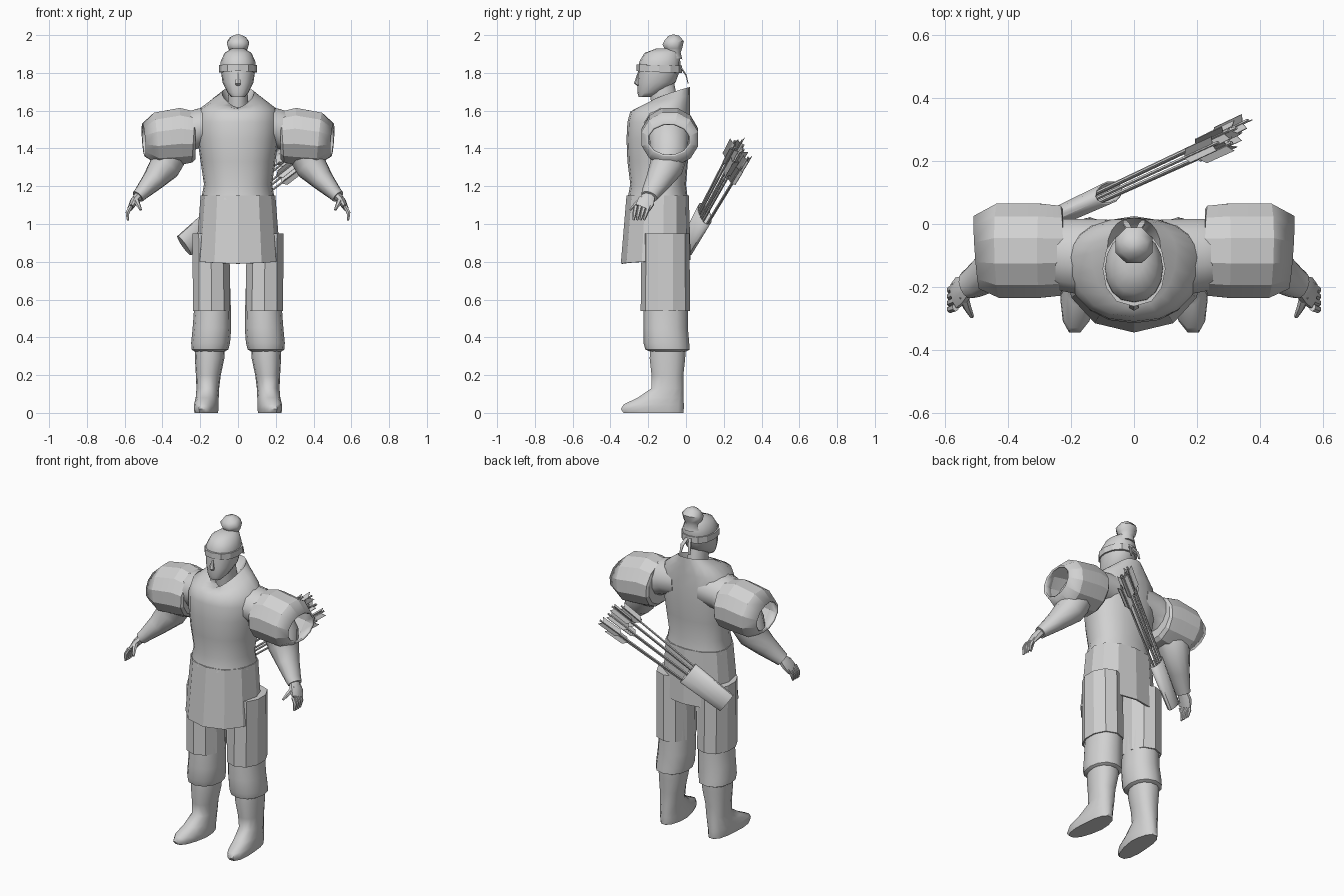
import bpy, bmesh, math
from mathutils import Vector

if "Cube" in bpy.data.objects:
    bpy.data.objects.remove(bpy.data.objects["Cube"])

grey = bpy.data.materials.new("plain_grey")
grey.diffuse_color = (0.64, 0.64, 0.64, 1)
grey.use_nodes = True
grey.node_tree.nodes["Principled BSDF"].inputs["Base Color"].default_value = grey.diffuse_color


def finish(name, bm, smooth=40, mirror=False, thick=0):
    bmesh.ops.recalc_face_normals(bm, faces=bm.faces)
    me = bpy.data.meshes.new(name)
    bm.to_mesh(me)
    bm.free()
    ob = bpy.data.objects.new(name, me)
    bpy.context.collection.objects.link(ob)
    me.materials.append(grey)
    if smooth:
        me.shade_smooth()
        me.set_sharp_from_angle(angle=math.radians(smooth))
    if thick:
        m = ob.modifiers.new("thickness", 'SOLIDIFY')
        m.thickness, m.offset = thick, -1 if thick > 0 else 1
    if mirror:
        ob.modifiers.new("mirror", 'MIRROR')
    return ob


def add_loft(bm, rings, cap0=True, cap1=True):
    rows = [[bm.verts.new(p) for p in r] for r in rings]
    n = len(rows[0])
    for a, b in zip(rows, rows[1:]):
        for i in range(n):
            j = (i + 1) % n
            bm.faces.new((a[i], a[j], b[j], b[i]))
    if cap0:
        bm.faces.new(rows[0])
    if cap1:
        bm.faces.new(rows[-1])


def egg(rx, yf, yb, zf, zb=None, cx=0, n=16, wide=0.6, out=0, turn=0.0):
    """Level ring, widest at fraction `wide` of its depth; height may rise to the back."""
    zb = zf if zb is None else zb
    y0 = yf + (yb - yf) * wide
    pts = []
    for i in range(n):
        a = 2 * math.pi * (i + turn) / n
        s, c = math.sin(a), math.cos(a)
        y = y0 + s * ((yb - y0) if s > 0 else (y0 - yf))
        f = max(0, (y - yf) / (yb - yf))
        x = cx + rx * math.copysign(abs(c) ** 0.85, c) + out * max(0, -0.15 - y)
        pts.append((x, y, zf + (zb - zf) * f ** 0.6))
    return pts


def add_tube(bm, path, ref=(0, 1, 0), n=8, caps=(True, True)):
    """Tube through (point, radius across, radius along ref)."""
    P = [Vector(p[0]) for p in path]
    rings = []
    for k, (_, ra, rb) in enumerate(path):
        t = (P[min(k + 1, len(P) - 1)] - P[max(k - 1, 0)]).normalized()
        v = Vector(ref)
        v = (v - t * v.dot(t)).normalized()
        u = v.cross(t)
        rings.append([P[k] + u * ra * math.cos(a) + v * rb * math.sin(a)
                      for a in (2 * math.pi * (i + 0.5) / n for i in range(n))])
    add_loft(bm, rings, *caps)


def loft(name, rings, smooth=40, mirror=False, caps=(True, True), thick=0):
    bm = bmesh.new()
    add_loft(bm, rings, *caps)
    return finish(name, bm, smooth, mirror, thick)


def tube(name, path, ref=(0, 1, 0), n=8, smooth=40, mirror=False, caps=(True, True), thick=0):
    bm = bmesh.new()
    add_tube(bm, path, ref, n, caps)
    return finish(name, bm, smooth, mirror, thick)


# Tunic with open V collar
loft("tunic", [egg(*r, n=20) for r in (
    (.195, -.31, .01, 1.13), (.18, -.295, .0, 1.21), (.198, -.31, .01, 1.33),
    (.215, -.315, .02, 1.45), (.22, -.31, .02, 1.54), (.20, -.295, .02, 1.595, 1.62),
    (.135, -.26, .02, 1.61, 1.68), (.085, -.225, .02, 1.615, 1.725),
    (.06, -.19, -.01, 1.6, 1.66))], 50)

# Skirt, faceted
loft("skirt", [egg(.185, -.29, .0, 1.15, n=12), egg(.198, -.315, .015, 1.15, n=12),
               egg(.225, -.345, .025, .79, .81, n=12)], 0, caps=(True, False), thick=.01)

# Arms under the shoulder guards
tube("arm", [((.10, -.11, 1.52), .11, .13), ((.2, -.10, 1.51), .105, .12),
             ((.30, -.09, 1.47), .105, .11), ((.365, -.09, 1.37), .1, .1),
             ((.39, -.105, 1.30), .085, .09), ((.45, -.145, 1.23), .06, .07),
             ((.51, -.185, 1.165), .04, .052), ((.53, -.195, 1.145), .036, .045)],
     n=12, mirror=True, smooth=60)

# Shoulder guards
tube("shoulder_guard", [((.225, -.085, 1.46), .12, .135), ((.235, -.085, 1.46), .14, .148),
                        ((.30, -.085, 1.465), .155, .155), ((.43, -.085, 1.45), .145, .155),
                        ((.50, -.09, 1.445), .09, .12)],
     n=12, smooth=15, mirror=True, caps=(True, False), thick=.012)

# Hands
bm = bmesh.new()
add_tube(bm, [((.525, -.193, 1.15), .025, .032), ((.55, -.21, 1.12), .022, .048),
              ((.57, -.23, 1.085), .014, .045)])
for k in range(4):
    d = -.035 + k * .023
    add_tube(bm, [((.567, -.23 + d, 1.095), .012, .013), ((.585, -.24 + d * .9, 1.06), .011, .011),
                  ((.583, -.25 + d * .8, 1.02), .006, .006)], n=6)
add_tube(bm, [((.545, -.225, 1.135), .016, .018), ((.53, -.265, 1.105), .013, .013),
              ((.515, -.295, 1.075), .006, .007)], ref=(1, 0, 0), n=6)
finish("hand", bm, 50, True)

# Trousers and thigh guards
loft("trouser_leg", [egg(rx, yf, yb, z, cx=cx, n=12, wide=.5) for cx, rx, yf, yb, z in (
    (.135, .085, -.21, -.0, .95), (.135, .097, -.225, .01, .56), (.138, .102, -.225, .01, .45),
    (.145, .103, -.225, .017, .37), (.148, .097, -.215, .02, .335), (.15, .08, -.19, -.0, .325))],
    mirror=True)
loft("thigh_guard", [egg(.102, -.235, .018, .95, cx=.143, n=10, wide=.5, turn=.5),
                     egg(.103, -.24, .022, .54, cx=.140, n=10, wide=.5, turn=.5)],
     0, True, (True, False), .008)

# Boots, toes turned outward
loft("boot", [egg(rx, yf, yb, z, cx=cx, n=14, wide=.55, out=.12) for cx, rx, yf, yb, z in (
    (.165, .06, -.335, -.01, 0), (.165, .063, -.35, -.008, .02), (.165, .063, -.335, -.008, .045),
    (.163, .061, -.26, -.01, .08), (.16, .06, -.185, -.012, .13), (.157, .066, -.185, -.012, .2),
    (.15, .078, -.195, -.002, .29), (.15, .08, -.19, -.0, .36))], 50, True)

# Head, neck, headband
tube("neck", [((0, -.1, 1.56), .06, .075), ((0, -.13, 1.74), .05, .07)], n=12)
loft("head", [egg(*r, wide=.5) for r in (
    (.035, -.25, -.19, 1.672), (.055, -.258, -.13, 1.695), (.082, -.257, -.055, 1.75),
    (.092, -.252, -.03, 1.82), (.092, -.247, -.03, 1.86), (.072, -.22, -.035, 1.905),
    (.035, -.16, -.05, 1.928))], 60)
tube("nose", [((0, -.25, 1.80), .006, .006), ((0, -.258, 1.745), .018, .018),
              ((0, -.25, 1.735), .012, .008)], n=6)
loft("headband", [egg(rx, yf, yb, z, z2, n=12, wide=.5) for rx, yf, yb, z, z2 in (
    (.088, -.245, -.035, 1.81, 1.80), (.1, -.262, -.022, 1.81, 1.80),
    (.1, -.262, -.022, 1.845, 1.84), (.088, -.245, -.035, 1.845, 1.84))], 20)
tube("headband_tail", [((.01, -.025, 1.825), .012, .004), ((.025, .0, 1.79), .014, .004),
                       ((.03, .011, 1.745), .008, .003)], n=4, smooth=0, mirror=True)

# Top knot
tube("top_knot", [((0, -.07, 1.88), .055, .055), ((0, -.065, 1.912), .045, .04),
                  ((0, -.066, 1.928), .055, .05), ((0, -.068, 1.96), .064, .062),
                  ((0, -.075, 1.985), .045, .043), ((0, -.08, 2.0), .015, .015)],
     n=8, smooth=50)

# Quiver slung across the back
base = Vector((-.285, .005, .885))
d = Vector((.63, .29, .52)).normalized()
out = Vector((-.42, .91, 0)).normalized()
up = d.cross(out)
if up.z < 0:
    up.negate()
tube("quiver", [(base, .065, .03), (base + d * .28, .075, .036)], ref=out, n=12,
     caps=(True, False), thick=.006)

# Arrows with three vanes each
bm = bmesh.new()
for w, o, length in ((-.06, .0, .80), (-.045, .016, .86), (-.02, -.014, .79), (0, .012, .85),
                     (.022, -.012, .83), (.04, .014, .86), (.06, .0, .82)):
    p0 = base + d * .03 + up * w * .8 + out * o
    p1 = base + d * length + up * w * 1.35 + out * o * 1.5
    t = (p1 - p0).normalized()
    add_tube(bm, [(p0, .006, .006), (p1, .006, .006)], ref=out, n=5)
    for k in range(3):
        a = k * math.tau / 3 + w * 20
        r = up * math.cos(a) + out * math.sin(a)
        s = t.cross(r) * .0015
        quad = [p1 - t * .15, p1 - t * .125 + r * .028, p1 - t * .005 + r * .028, p1 - t * .025]
        add_loft(bm, [[q - s for q in quad], [q + s for q in quad]])
finish("arrows", bm, 0)
